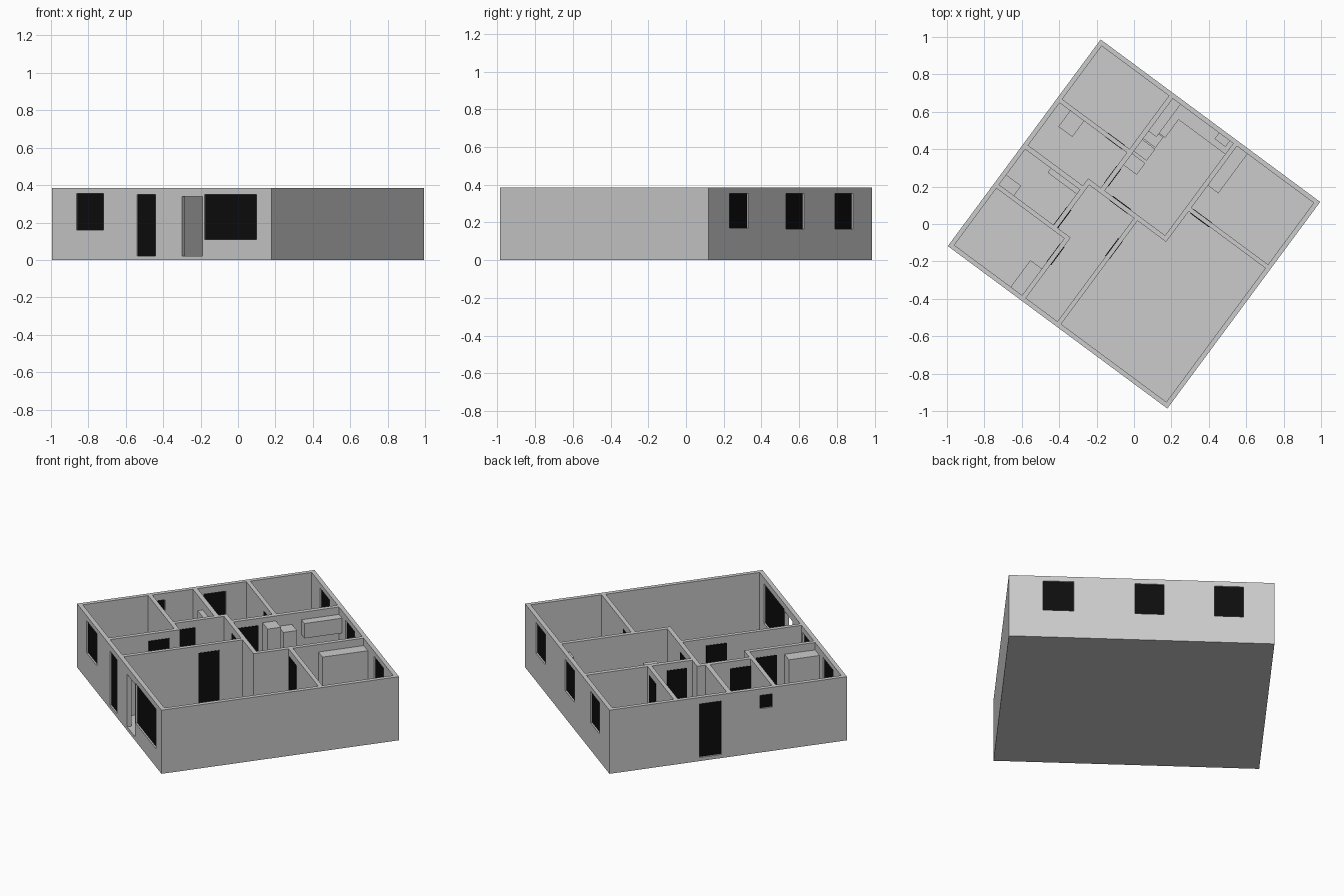
import bpy, bmesh, math
from mathutils import Matrix, Vector

if "Cube" in bpy.data.objects:
    bpy.data.objects.remove(bpy.data.objects["Cube"])

ROT = Matrix.Rotation(math.radians(-36.5), 4, 'Z')   # plan is turned on the grid
HU, HV, T = 0.73, 0.687, 0.025                       # half sizes, wall thickness
FLOOR, TOP = 0.022, 0.385
DOOR_Z = (FLOOR, 0.343)

black = bpy.data.materials.new("black_panel")
black.diffuse_color = (0.004, 0.004, 0.004, 1)
black.use_nodes = True
black.node_tree.nodes["Principled BSDF"].inputs["Base Color"].default_value = black.diffuse_color


def boxes(name, parts, mat=None):
    """One object from boxes given as (u0, u1, v0, v1, z0, z1)."""
    bm = bmesh.new()
    for u0, u1, v0, v1, z0, z1 in parts:
        size = Matrix.Diagonal((u1 - u0, v1 - v0, z1 - z0, 1))
        mid = Matrix.Translation(((u0 + u1) / 2, (v0 + v1) / 2, (z0 + z1) / 2))
        bmesh.ops.create_cube(bm, size=1, matrix=ROT @ mid @ size)
    me = bpy.data.meshes.new(name)
    bm.to_mesh(me)
    bm.free()
    ob = bpy.data.objects.new(name, me)
    bpy.context.collection.objects.link(ob)
    if mat:
        me.materials.append(mat)
    return ob


def span(axis, a0, a1, c0, c1, z0, z1):
    """Box running along u or v, with c as the cross direction."""
    return (a0, a1, c0, c1, z0, z1) if axis == 'u' else (c0, c1, a0, a1, z0, z1)


def outer_wall(name, axis, a0, a1, c0, c1, openings=()):
    """Wall split around openings (a0, a1, z0, z1, has_panel), recessed black panels."""
    parts, pos = [], a0
    mid = (c0 + c1) / 2
    for i, (o0, o1, z0, z1, panel) in enumerate(openings):
        parts.append(span(axis, pos, o0, c0, c1, FLOOR, TOP))
        parts.append(span(axis, o0, o1, c0, c1, z1, TOP))
        if z0 > FLOOR:
            parts.append(span(axis, o0, o1, c0, c1, FLOOR, z0))
        if panel:
            boxes(f"{name}_panel_{i}", [span(axis, o0, o1, mid - .003, mid + .003, z0, z1)], black)
        pos = o1
    parts.append(span(axis, pos, a1, c0, c1, FLOOR, TOP))
    boxes(name, parts)


# Floor slab
boxes("floor_slab", [(-HU, HU, -HV, HV, 0, FLOOR)])

# Outer walls with windows and doors
outer_wall("front_wall", 'u', -HU, HU, -HV, -HV + T, [
    (-.567, -.387, .16, .355, True), (-.163, -.039, FLOOR, .35, True),
    (.136, .272, FLOOR, .34, False), (.285, .633, .11, .35, True)])
outer_wall("back_wall", 'u', -HU, HU, HV - T, HV, [
    (-.56, -.40, .165, .355, True), (-.123, .037, .165, .355, True),
    (.373, .541, .17, .355, True)])
outer_wall("left_wall", 'v', -HV + T, HV - T, -HU, -HU + T, [
    (-.257, -.185, .265, .345, True), (.04, .167, FLOOR, .345, True)])
outer_wall("right_wall", 'v', -HV + T, HV - T, HU - T, HU)

# Inner partition walls: (axis, start, end, cross0, cross1)
IU, IV = HU - T, HV - T
partitions = [
    ('u', -IU, -.258, .284, .308), ('v', .05, IV, -.258, -.232),
    ('u', -IU, -.342, -.025, .002), ('v', -.26, .05, -.342, -.317),
    ('u', -.317, .17, .025, .05), ('u', -IU, -.254, -.284, -.26),
    ('v', -IV, -.26, -.254, -.229), ('v', -IV, .025, -.019, .005),
    ('v', .025, IV, .17, .195), ('u', .195, IU, .228, .252)]
for i, (axis, a0, a1, c0, c1) in enumerate(partitions):
    boxes(f"partition_{i}", [span(axis, a0, a1, c0, c1, FLOOR, TOP)])
boxes("partition_joint", [(-.254, -.229, -.284, -.26, FLOOR, TOP),
                          (-.342, -.254, -.284, -.26, FLOOR, TOP)])

# Inner doors: black leaves standing just proud of the partitions
doors = [
    ('u', -.40, -.289, .282, .310), ('v', .08, .195, -.260, -.229),
    ('u', -.18, -.06, .023, .054), ('v', -.26, -.14, -.344, -.313),
    ('v', -.44, -.32, -.256, -.225), ('v', -.23, -.11, -.023, .007),
    ('u', .208, .333, .224, .254)]
for i, (axis, a0, a1, c0, c1) in enumerate(doors):
    boxes(f"inner_door_{i}", [span(axis, a0, a1, c0, c1, *DOOR_Z)], black)

# Furniture
furniture = {
    "wardrobe_right_room": (.195, .265, .40, IV, FLOOR, .34),
    "wardrobe_left_room": (-.33, -.254, -IV, -.485, FLOOR, .34),
    "shower_cabinet": (-.535, -.342, -.054, -.025, FLOOR, .335),
    "wash_stand": (-IU, -.606, -.26, -.195, FLOOR, .17),
    "entry_chest": (-.635, -.542, .178, .284, FLOOR, .17),
    "fridge": (-.232, -.145, .22, .297, FLOOR, .355),
    "tall_cupboard": (-.232, -.147, .312, .39, FLOOR, .32),
    "stove": (-.232, -.15, .396, .466, FLOOR, .165),
    "side_counter": (-.232, -.14, .47, .59, FLOOR, .165),
    "back_counter": (-.232, .17, .59, IV, FLOOR, .165),
    "upper_cabinet": (-.232, -.18, .445, IV, .25, .34),
    "small_upper_cabinet": (.075, .148, .622, IV, .25, .34)}
for name, dims in furniture.items():
    boxes(name, [dims])
